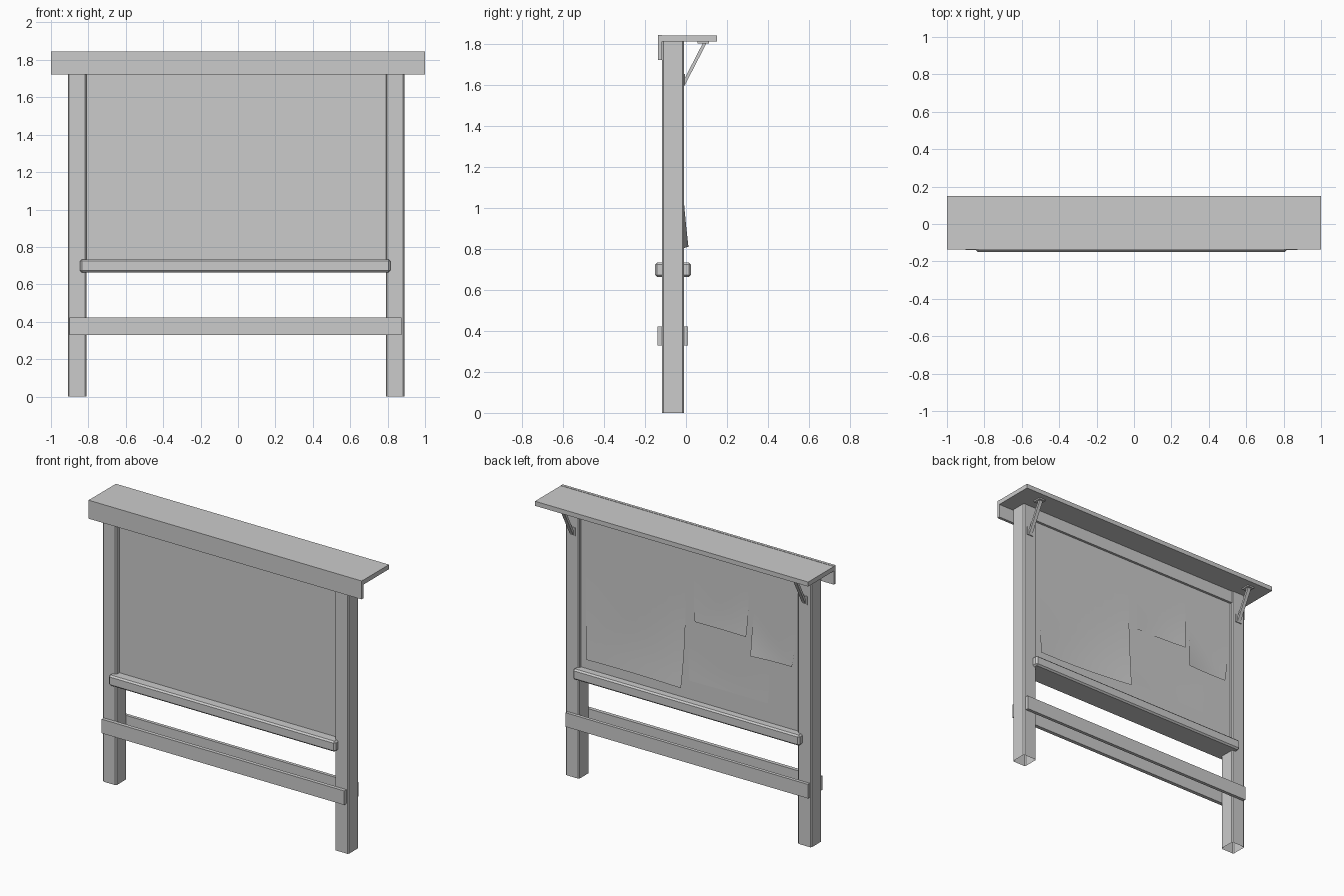
import bpy, bmesh

if "Cube" in bpy.data.objects:
    bpy.data.objects.remove(bpy.data.objects["Cube"])

CX = -0.01  # the posts and rails sit slightly left of the roof centre


def finish(name, bm, smooth=False):
    bmesh.ops.recalc_face_normals(bm, faces=bm.faces)
    mesh = bpy.data.meshes.new(name)
    bm.to_mesh(mesh)
    bm.free()
    if smooth:
        for p in mesh.polygons:
            p.use_smooth = True
    ob = bpy.data.objects.new(name, mesh)
    bpy.context.collection.objects.link(ob)
    return ob


def box(name, x, y, z, bevel=0.0, open_bottom=False):
    """Box from (min, max) ranges, optionally chamfered or open below."""
    bm = bmesh.new()
    bmesh.ops.create_cube(bm, size=1)
    for v in bm.verts:
        v.co = [r[0] + (c + 0.5) * (r[1] - r[0]) for c, r in zip(v.co, (x, y, z))]
    if open_bottom:
        low = [f for f in bm.faces if all(v.co.z < z[0] + 1e-5 for v in f.verts)]
        bmesh.ops.delete(bm, geom=low, context='FACES_ONLY')
        edges = [e for e in bm.edges
                 if abs(e.verts[0].co.z - e.verts[1].co.z) > 0.5]
    else:
        edges = bm.edges[:]
    if bevel:
        bmesh.ops.bevel(bm, geom=edges, offset=bevel, segments=1,
                        affect='EDGES', profile=0.5)
    return finish(name, bm)


def prism(name, profile, x):
    """Extrude a (y, z) profile between two x values."""
    bm = bmesh.new()
    face = bm.faces.new([bm.verts.new((x[0], py, pz)) for py, pz in profile])
    ext = bmesh.ops.extrude_face_region(bm, geom=[face])
    verts = [g for g in ext['geom'] if isinstance(g, bmesh.types.BMVert)]
    bmesh.ops.translate(bm, verts=verts, vec=(x[1] - x[0], 0, 0))
    return finish(name, bm)


def paper(name, x, z, base, lift_low, lift_side, skew=0.0, n=10):
    """Thin sheet on the board; bottom corners (min x, max x) peel outward."""
    bm = bmesh.new()
    bmesh.ops.create_grid(bm, x_segments=n, y_segments=n, size=0.5)
    for v in bm.verts:
        u, w = v.co.x + 0.5, v.co.y + 0.5
        a = max(0.0, 1 - u - w * 1.3) ** 2 * lift_low
        b = max(0.0, u - w * 1.3) ** 2 * lift_side
        edge = 0.015 * (2 * w - 1) ** 2 * (1 - 2 * u)
        v.co = (x[0] + u * (x[1] - x[0]) + skew * (w - 0.5) + edge * 0.6,
                base + a + b,
                z[0] + w * (z[1] - z[0]) + 0.3 * (a - b))
    return finish(name, bm, smooth=True)


# posts with roof braces
for side, label in ((-1, "left"), (1, "right")):
    c = CX + side * 0.85
    box(label + "_post", (c - 0.05, c + 0.05), (-0.117, -0.01), (0, 1.813),
        0.007, open_bottom=True)
    box(label + "_brace_foot", (c - 0.024, c + 0.024), (-0.011, -0.004), (1.6, 1.655))
    box(label + "_brace_head", (c - 0.024, c + 0.024), (0.055, 0.112), (1.804, 1.813))
    prism(label + "_brace", [(-0.01, 1.6), (-0.004, 1.604), (0.1, 1.805),
                             (0.082, 1.805), (-0.004, 1.638), (-0.01, 1.638)],
          (c - 0.012, c + 0.012))

# roof board and front fascia
box("roof_board", (-1, 1), (-0.118, 0.151), (1.813, 1.843))
box("roof_fascia", (-1, 1), (-0.137, -0.118), (1.723, 1.845))

# notice board with its top rail and sill
box("notice_board", (-0.82, 0.80), (-0.085, -0.03), (0.70, 1.813))
box("top_rail", (-0.82, 0.80), (-0.10, -0.014), (1.73, 1.812))
box("sill", (-0.845, 0.815), (-0.151, 0.024), (0.664, 0.734), 0.01)

# lower rails, front and back
for label, y in (("front", (-0.14, -0.115)), ("back", (-0.012, 0.01))):
    box(label + "_lower_rail", (-0.9, 0.875), y, (0.33, 0.423))

# pinned papers on the back
paper("large_poster", (0.02, 0.75), (0.80, 1.66), -0.027, 0.039, 0.008)
paper("upper_sheet", (-0.44, -0.04), (1.26, 1.685), -0.026, 0.014, 0.004)
paper("side_sheet", (-0.785, -0.47), (1.15, 1.52), -0.025, 0.004, 0.014, -0.03)
paper("lower_sheet", (-0.59, 0.0), (0.86, 1.19), -0.028, 0.003, 0.004)
